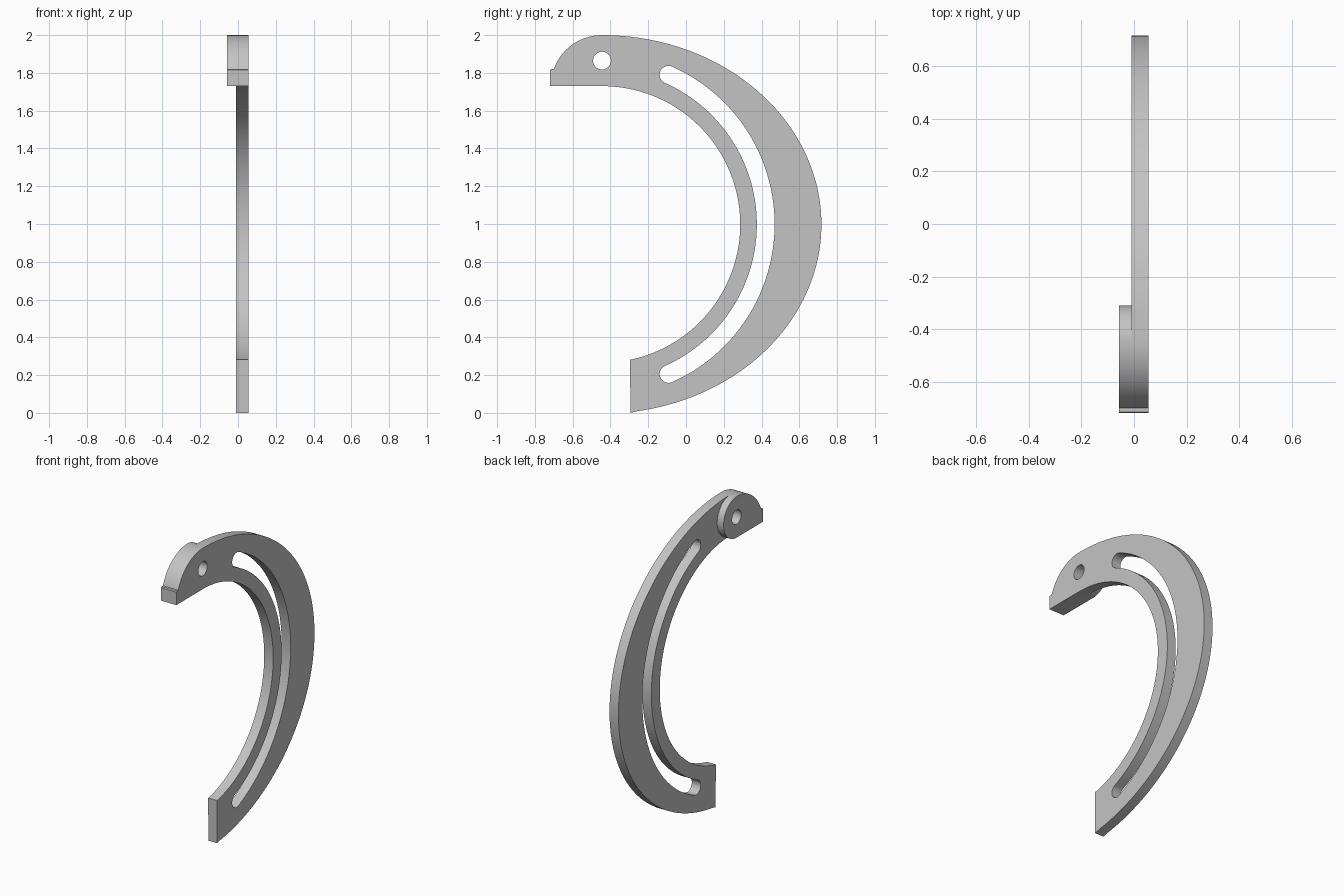
import bpy
import bmesh
from math import cos, sin, radians, pi
from mathutils import Matrix

cube = bpy.data.objects.get("Cube")
if cube:
    bpy.data.objects.remove(cube, do_unlink=True)

grey = bpy.data.materials.new("plain grey")
grey.use_nodes = True
grey.diffuse_color = (0.55, 0.55, 0.55, 1)
grey.node_tree.nodes["Principled BSDF"].inputs["Base Color"].default_value = (0.55, 0.55, 0.55, 1)

# Shared layout in the (y, z) plane
PIVOT_Y, MID_Z = -0.445, 0.998
BASE_Z, TOP_Z, END_Y = 1.73, 2.0, -0.295
HOLE = (PIVOT_Y, 1.865)


def arc(cy, cz, ry, rz, start, end, steps):
    """Points along an elliptical arc, angles in degrees."""
    angles = [radians(start + (end - start) * i / steps) for i in range(steps + 1)]
    return [(cy + ry * cos(a), cz + rz * sin(a)) for a in angles]


def slab(name, loops, x0, x1):
    """Solid plate between x0 and x1: the first loop is the outline, the rest are holes."""
    curve = bpy.data.curves.new(name + "_profile", "CURVE")
    curve.dimensions = "2D"
    curve.fill_mode = "BOTH"
    curve.extrude = (x1 - x0) / 2
    for loop in loops:
        spline = curve.splines.new("POLY")
        spline.points.add(len(loop) - 1)
        for point, (y, z) in zip(spline.points, loop):
            point.co = (y, z, 0, 1)
        spline.use_cyclic_u = True
    helper = bpy.data.objects.new(name + "_profile", curve)
    bpy.context.collection.objects.link(helper)
    graph = bpy.context.evaluated_depsgraph_get()
    mesh = bpy.data.meshes.new_from_object(helper.evaluated_get(graph))
    bpy.data.objects.remove(helper, do_unlink=True)

    # Stand the profile up so that its depth runs along x
    mesh.transform(Matrix(((0, 0, 1, (x0 + x1) / 2), (1, 0, 0, 0), (0, 1, 0, 0), (0, 0, 0, 1))))
    bm = bmesh.new()
    bm.from_mesh(mesh)
    bmesh.ops.remove_doubles(bm, verts=bm.verts, dist=0.0002)
    bmesh.ops.recalc_face_normals(bm, faces=bm.faces)
    bm.to_mesh(mesh)
    bm.free()
    mesh.materials.clear()
    mesh.materials.append(grey)
    mesh.shade_smooth()
    mesh.set_sharp_from_angle(angle=radians(30))
    obj = bpy.data.objects.new(name, mesh)
    bpy.context.collection.objects.link(obj)
    return obj


# Rounded nose with a small square tab, from the underside up to the crown
nose = [(-0.72, BASE_Z), (-0.72, 1.815), (-0.715, 1.82)]
nose += arc(PIVOT_Y, BASE_Z, 0.27, TOP_Z - BASE_Z, 160.5, 90, 24)
pin_hole = arc(*HOLE, 0.047, 0.047, 0, 352.5, 47)

# Crescent: elliptical back edge, round inner edge, cut off straight at the foot
back_ry, back_rz = 1.162, TOP_Z - MID_Z
inner_r = BASE_Z - MID_Z
back_end = -82.58
inner_end = -78.2
crescent = nose + arc(PIVOT_Y, MID_Z, back_ry, back_rz, 90, back_end, 96)[1:]
crescent[-1] = (END_Y, 0)
crescent += arc(PIVOT_Y, MID_Z, inner_r, inner_r, inner_end, 90, 96)

# Curved slot with round ends
slot_r, slot_half, slot_angle = 0.867, 0.047, 66
slot = arc(PIVOT_Y, MID_Z, slot_r + slot_half, slot_r + slot_half, -slot_angle, slot_angle, 80)
for sign in (1, -1):
    a = radians(sign * slot_angle)
    cy, cz = PIVOT_Y + slot_r * cos(a), MID_Z + slot_r * sin(a)
    start = slot_angle if sign > 0 else 180 - slot_angle
    slot += arc(cy, cz, slot_half, slot_half, start, start + 180, 16)[1:-1]
    if sign > 0:
        slot += arc(PIVOT_Y, MID_Z, slot_r - slot_half, slot_r - slot_half, slot_angle, -slot_angle, 80)

slab("crescent_plate", [crescent, pin_hole, slot], -0.01, 0.055)

# Thicker pivot boss on the right-hand side, rounded around the pin hole
boss = nose + arc(*HOLE, 0.135, 0.135, 90, -90, 32)[1:]
slab("pivot_boss", [boss, pin_hole], -0.057, -0.01)
